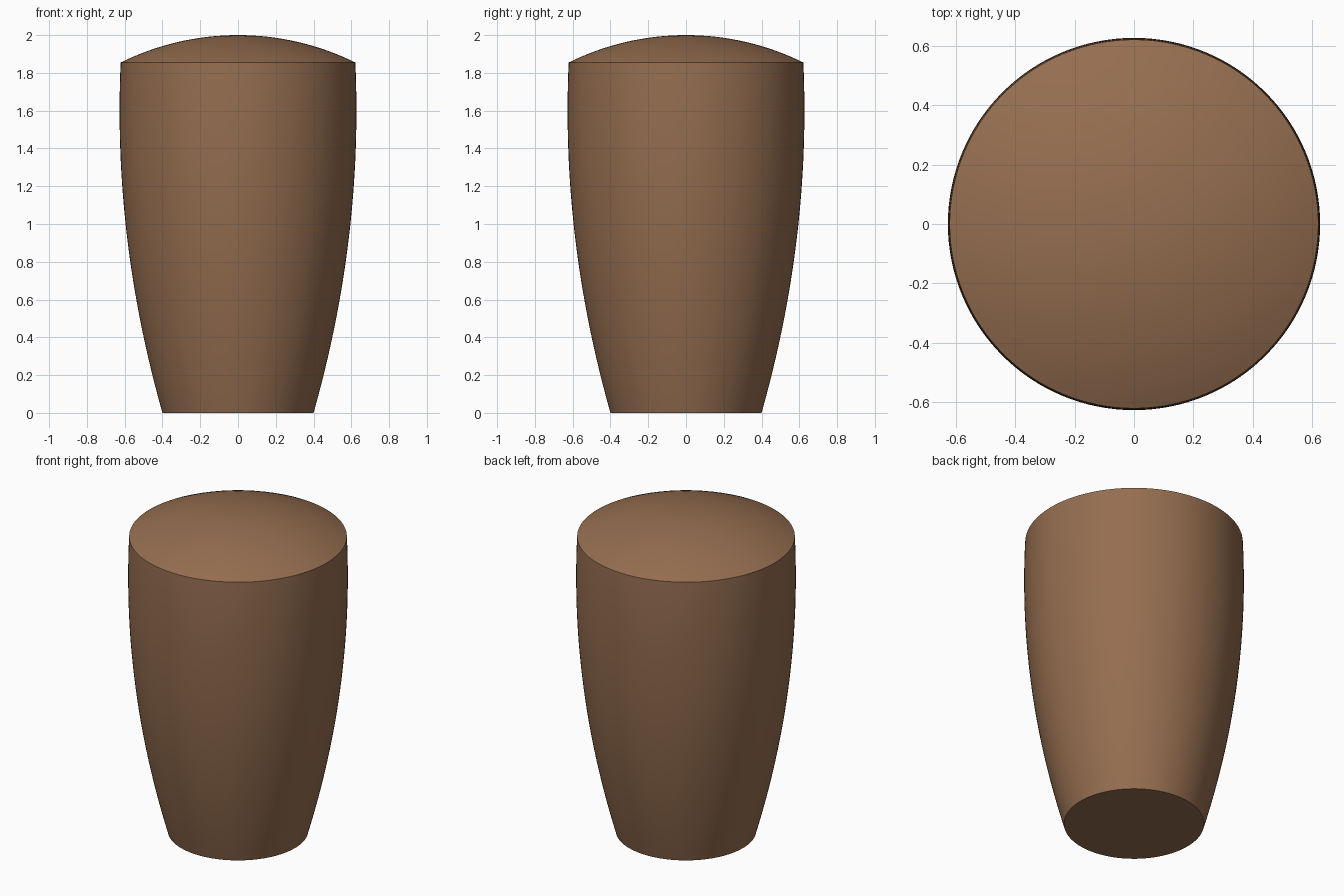
import bpy, bmesh, math

if "Cube" in bpy.data.objects:
    bpy.data.objects.remove(bpy.data.objects["Cube"])

SEGMENTS = 128
RIM_Z, RIM_R = 1.855, 0.621

# Side profile: gentle bulge, widest near z = 1.6
profile = []
for i in range(33):
    z = RIM_Z * i / 32
    profile.append((0.627 - 0.0887 * (1.6 - z) ** 2, z))
profile[-1] = (RIM_R, RIM_Z)

# Domed top: circular arc from the rim up to the pole
rise = 2.0 - RIM_Z
dome_r = (RIM_R ** 2 + rise ** 2) / (2 * rise)
edge_angle = math.asin(RIM_R / dome_r)
for i in range(1, 16):
    a = edge_angle * (1 - i / 16)
    profile.append((dome_r * math.sin(a), 2.0 - dome_r * (1 - math.cos(a))))

# Revolve the profile into a closed body
bm = bmesh.new()
rings = [[bm.verts.new((r * math.cos(2 * math.pi * k / SEGMENTS),
                        r * math.sin(2 * math.pi * k / SEGMENTS), z))
          for k in range(SEGMENTS)] for r, z in profile]
for low, high in zip(rings, rings[1:]):
    for k in range(SEGMENTS):
        n = (k + 1) % SEGMENTS
        bm.faces.new((low[k], low[n], high[n], high[k]))
bm.faces.new(rings[0][::-1])
pole = bm.verts.new((0, 0, 2.0))
for k in range(SEGMENTS):
    bm.faces.new((rings[-1][k], rings[-1][(k + 1) % SEGMENTS], pole))

mesh = bpy.data.meshes.new("tapered_body")
bm.to_mesh(mesh)
bm.free()
body = bpy.data.objects.new("tapered_body", mesh)
bpy.context.collection.objects.link(body)

# Brown material
mat = bpy.data.materials.new("brown")
mat.diffuse_color = (0.30, 0.155, 0.08, 1)
mat.use_nodes = True
mat.node_tree.nodes["Principled BSDF"].inputs["Base Color"].default_value = mat.diffuse_color
mesh.materials.append(mat)

# Smooth shading with crisp rim and base edges
bpy.context.view_layer.objects.active = body
body.select_set(True)
bpy.ops.object.shade_smooth_by_angle(angle=math.radians(30))
